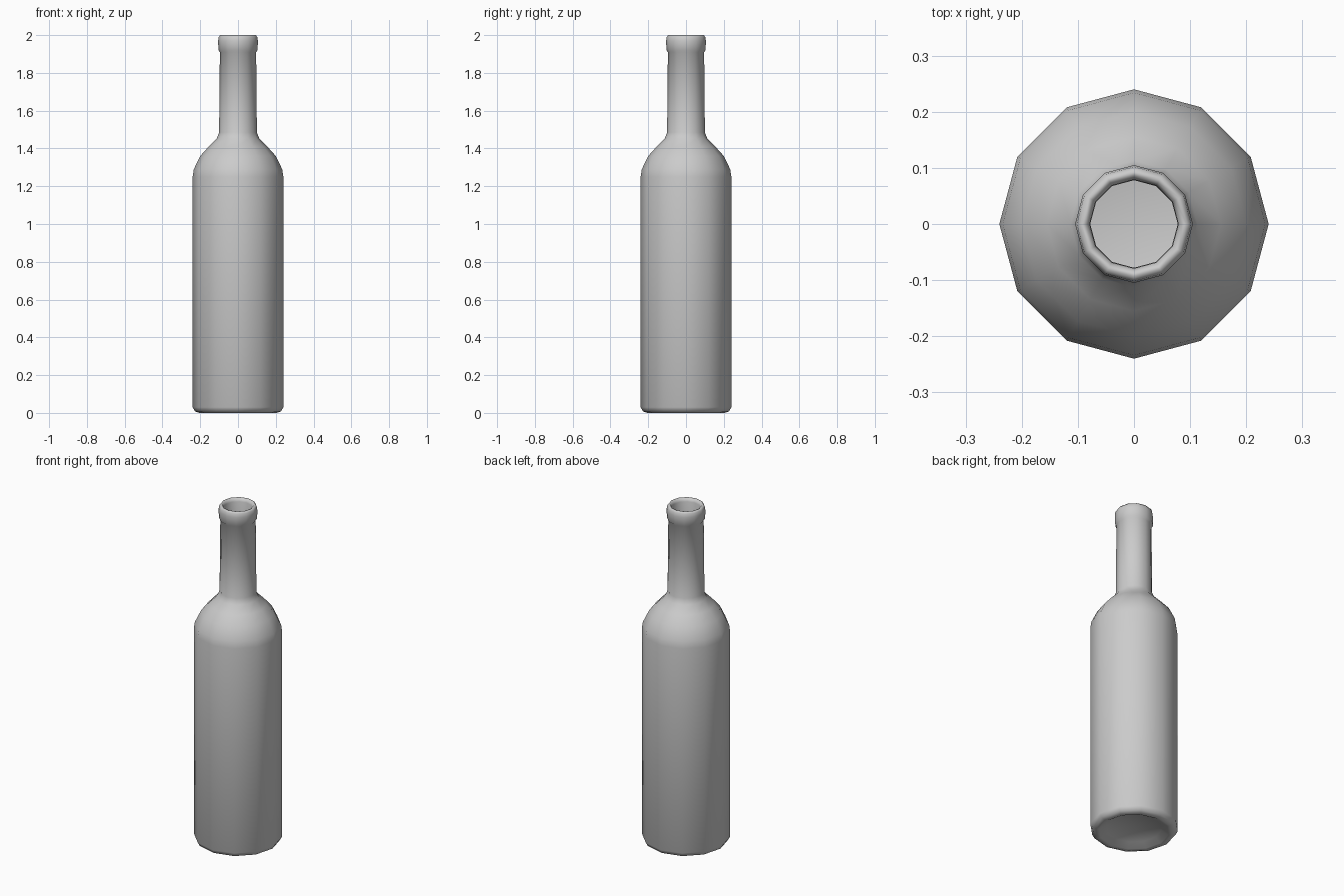
import bpy, bmesh
from math import cos, sin, tau

if "Cube" in bpy.data.objects:
    bpy.data.objects.remove(bpy.data.objects["Cube"])

SIDES = 12


def lathe(name, profile, sides):
    """Revolve (radius, z) points about z; radius 0 gives a single pole vertex."""
    bm = bmesh.new()
    rings = []
    for r, z in profile:
        n = 1 if r == 0 else sides
        rings.append([bm.verts.new((r * cos(tau * i / sides), r * sin(tau * i / sides), z))
                      for i in range(n)])
    for a, b in zip(rings, rings[1:]):
        for i in range(sides):
            j = (i + 1) % sides
            if len(a) == 1:
                bm.faces.new((a[0], b[j], b[i]))
            elif len(b) == 1:
                bm.faces.new((a[i], a[j], b[0]))
            else:
                bm.faces.new((a[i], a[j], b[j], b[i]))
    bmesh.ops.recalc_face_normals(bm, faces=bm.faces)
    for f in bm.faces:
        f.smooth = True
    mesh = bpy.data.meshes.new(name)
    bm.to_mesh(mesh)
    bm.free()
    obj = bpy.data.objects.new(name, mesh)
    bpy.context.collection.objects.link(obj)
    return obj


# Dished underside and rounded foot
base = [(0, 0.04), (0.15, 0.025), (0.19, 0.002), (0.205, 0), (0.228, 0.008), (0.24, 0.03)]
# Straight body and curved shoulder
body = [(0.24, 1.25), (0.234, 1.29), (0.2, 1.36), (0.155, 1.41), (0.113, 1.452), (0.1, 1.485)]
# Neck and rolled lip
neck = [(0.096, 1.91), (0.104, 1.92), (0.105, 1.97), (0.102, 1.99), (0.094, 2.0),
        (0.085, 1.997), (0.079, 1.98)]
# Hollow inside
inside = [(0.078, 1.48), (0.14, 1.40), (0.215, 1.28), (0.22, 1.24), (0.22, 0.07),
          (0.19, 0.05), (0, 0.05)]

lathe("bottle", base + body + neck + inside, SIDES)
